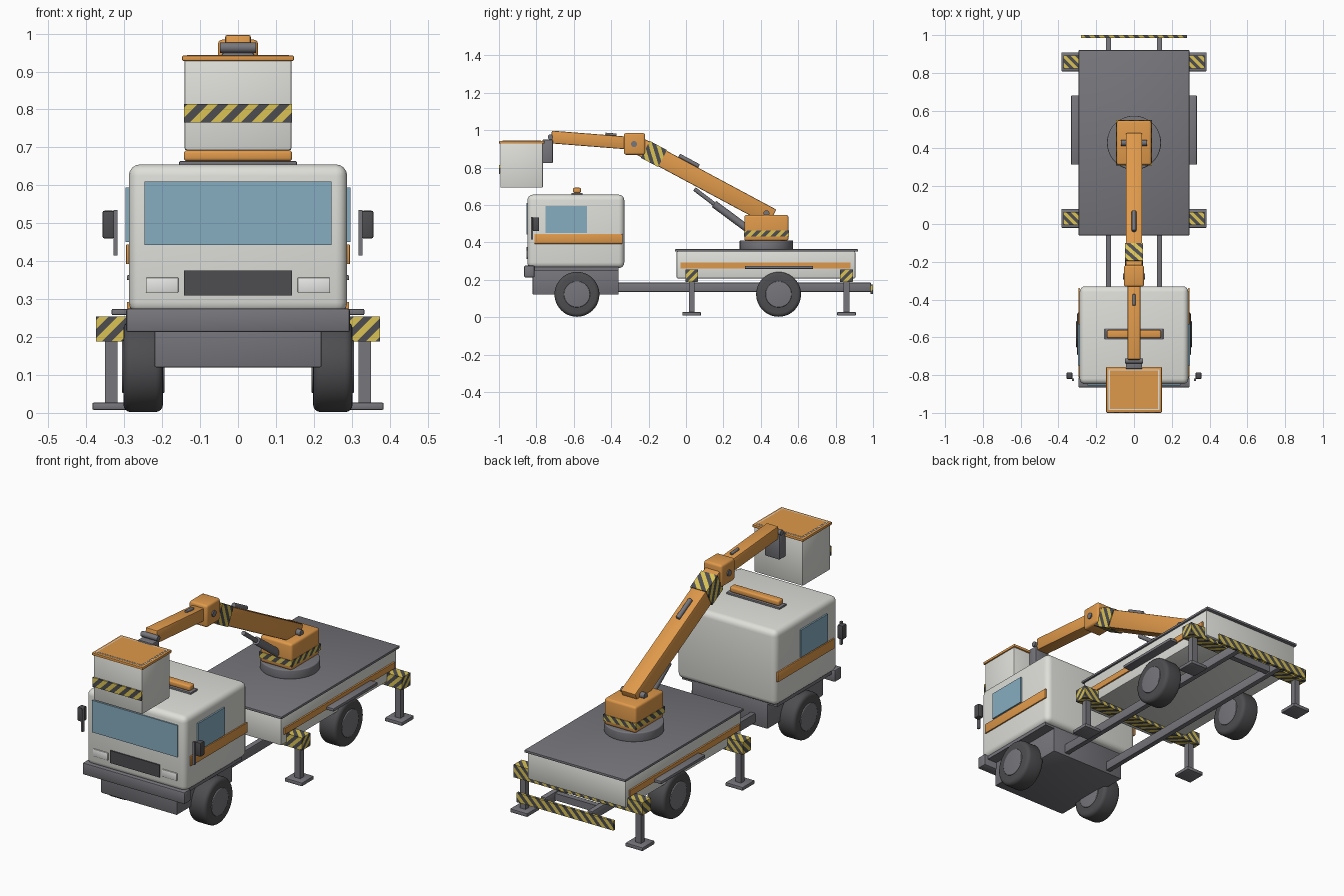
import bpy, bmesh, math
from mathutils import Vector, Matrix

if "Cube" in bpy.data.objects:
    bpy.data.objects.remove(bpy.data.objects["Cube"])


def mat(name, r, g, b):
    m = bpy.data.materials.new(name)
    m.diffuse_color = (r, g, b, 1)
    m.use_nodes = True
    m.node_tree.nodes["Principled BSDF"].inputs["Base Color"].default_value = m.diffuse_color
    return m


WHITE = mat("off white", 0.74, 0.74, 0.70)
ORANGE = mat("orange", 0.74, 0.32, 0.07)
GREY = mat("steel grey", 0.18, 0.18, 0.20)
DARK = mat("dark grey", 0.075, 0.075, 0.08)
BLUE = mat("glass blue", 0.24, 0.42, 0.53)
YELLOW = mat("warning yellow", 0.70, 0.54, 0.09)
LAMP = mat("lamp white", 0.80, 0.80, 0.78)


def finish(name, bm, mats, matrix=None):
    if matrix:
        bm.transform(matrix)
    bmesh.ops.recalc_face_normals(bm, faces=bm.faces)
    me = bpy.data.meshes.new(name)
    bm.to_mesh(me)
    bm.free()
    for m in mats:
        me.materials.append(m)
    ob = bpy.data.objects.new(name, me)
    bpy.context.collection.objects.link(ob)
    bpy.ops.object.select_all(action='DESELECT')
    ob.select_set(True)
    bpy.context.view_layer.objects.active = ob
    bpy.ops.object.shade_smooth_by_angle(angle=math.radians(35))
    return ob


def cube(size):
    bm = bmesh.new()
    bmesh.ops.create_cube(bm, size=1)
    bmesh.ops.scale(bm, vec=size, verts=bm.verts)
    return bm


def box(name, x, y, z, m, bevel=0.0, seg=2, matrix=None):
    """Box from (min, max) ranges; matrix places it in another frame."""
    bm = cube((x[1] - x[0], y[1] - y[0], z[1] - z[0]))
    if bevel:
        bmesh.ops.bevel(bm, geom=bm.edges[:], offset=bevel, segments=seg,
                        profile=0.5, affect='EDGES')
    c = Matrix.Translation([(r[0] + r[1]) / 2 for r in (x, y, z)])
    return finish(name, bm, [m], matrix @ c if matrix else c)


def striped(name, x, y, z, step, matrix=None):
    """Box cut by diagonal planes, bands coloured alternately."""
    size = Vector((x[1] - x[0], y[1] - y[0], z[1] - z[0]))
    bm = cube(size)
    n = Vector((1, 1, -1))
    count = int(sum(size) / 2 / step) + 1
    for i in range(-count, count + 1):
        bmesh.ops.bisect_plane(bm, geom=bm.verts[:] + bm.edges[:] + bm.faces[:],
                               plane_co=n * (i * step / 3), plane_no=n)
    for f in bm.faces:
        f.material_index = math.floor(f.calc_center_median().dot(n) / step) % 2
    c = Matrix.Translation([(r[0] + r[1]) / 2 for r in (x, y, z)])
    return finish(name, bm, [YELLOW, DARK], matrix @ c if matrix else c)


def rod(name, a, b, r, m, sides=24, bevel=0.0):
    """Cylinder between two points."""
    a, b = Vector(a), Vector(b)
    bm = bmesh.new()
    bmesh.ops.create_cone(bm, cap_ends=True, segments=sides, radius1=r, radius2=r,
                          depth=(b - a).length)
    if bevel:
        rims = [e for e in bm.edges if abs(e.verts[0].co.z - e.verts[1].co.z) < 1e-6]
        bmesh.ops.bevel(bm, geom=rims, offset=bevel, segments=4, profile=0.5,
                        affect='EDGES')
    q = (b - a).to_track_quat('Z', 'Y').to_matrix().to_4x4()
    return finish(name, bm, [m], Matrix.Translation((a + b) / 2) @ q)


def sym(w):
    return (-w, w)


# Cab shell, glazing and front details
box("cab", sym(0.288), (-0.848, -0.33), (0.262, 0.655), WHITE, 0.03, 4)
box("windscreen", sym(0.247), (-0.854, -0.845), (0.443, 0.61), BLUE)
box("grille", sym(0.143), (-0.854, -0.845), (0.31, 0.375), DARK)
box("bumper", sym(0.295), (-0.865, -0.81), (0.213, 0.275), GREY, 0.006)
box("cab_base", sym(0.22), (-0.82, -0.36), (0.12, 0.268), GREY, 0.004)
box("cab_underframe", sym(0.275), (-0.82, -0.36), (0.25, 0.27), GREY)
box("beacon_base", sym(0.155), (-0.612, -0.553), (0.652, 0.664), GREY, 0.003)
box("beacon_bar", sym(0.143), (-0.604, -0.562), (0.664, 0.692), ORANGE, 0.008, 3)

# Chassis rails, crossmember and rear warning board
for s in (-1, 1):
    box("chassis_rail", (s * 0.135 - 0.014, s * 0.135 + 0.014), (-0.5, 0.988),
        (0.135, 0.184), GREY, 0.003)
box("rear_crossmember", sym(0.13), (0.88, 0.91), (0.142, 0.178), GREY)
striped("rear_warning_board", sym(0.28), (0.986, 1.0), (0.124, 0.174), 0.026)

# Flatbed body and deck
box("bed_body", sym(0.285), (-0.05, 0.905), (0.207, 0.352), WHITE, 0.006)
box("bed_deck", sym(0.293), (-0.06, 0.92), (0.35, 0.363), GREY, 0.003)

# Parts repeated on both sides
for s in (-1, 1):
    def side(a, b):
        return tuple(sorted((s * a, s * b)))
    box("headlight", side(0.157, 0.243), (-0.854, -0.845), (0.317, 0.357), LAMP, 0.003)
    box("side_window", side(0.287, 0.296), (-0.75, -0.53), (0.45, 0.594), BLUE)
    box("cab_stripe", side(0.286, 0.295), (-0.81, -0.34), (0.392, 0.444), ORANGE, 0.002)
    box("mirror", side(0.326, 0.357), (-0.82, -0.785), (0.46, 0.533), DARK, 0.005)
    box("mirror_arm", side(0.318, 0.328), (-0.83, -0.817), (0.415, 0.535), GREY)
    box("bed_stripe", side(0.284, 0.293), (-0.03, 0.88), (0.26, 0.292), ORANGE)
    box("side_step", side(0.28, 0.333), (0.315, 0.68), (0.258, 0.274), GREY, 0.003)
    for wy in (-0.583, 0.495):
        rod("tyre", (s * 0.198, wy, 0.122), (s * 0.302, wy, 0.122), 0.12, DARK, 48, 0.02)
        rod("wheel_hub", (s * 0.194, wy, 0.122), (s * 0.306, wy, 0.122), 0.07, GREY,
            32, 0.004)
    for oy in (0.03, 0.858):
        box("outrigger_leg", side(0.318, 0.35), (oy - 0.015, oy + 0.015),
            (0.02, 0.2), GREY)
        box("outrigger_foot", side(0.284, 0.384), (oy - 0.05, oy + 0.05),
            (0.008, 0.027), GREY, 0.004)
for oy in (0.03, 0.858):
    striped("outrigger_beam", sym(0.374), (oy - 0.034, oy + 0.034), (0.188, 0.254), 0.024)

# Turntable and turret
rod("turntable", (0, 0.43, 0.36), (0, 0.43, 0.41), 0.143, GREY, 48, 0.006)
box("turret", sym(0.092), (0.312, 0.548), (0.408, 0.546), ORANGE, 0.012, 3)
striped("turret_band", sym(0.095), (0.309, 0.551), (0.43, 0.462), 0.026)
rod("boom_pivot_pin", (-0.068, 0.43, 0.555), (0.068, 0.43, 0.555), 0.016, GREY)


def frame(a, b):
    """Local frame at a, with local y running towards b."""
    d = b - a
    tilt = Matrix.Rotation(math.atan2(d.z, -d.y), 4, 'X').inverted()
    return Matrix.Translation(a) @ tilt @ Matrix.Rotation(math.pi, 4, 'Z'), d.length


# Lower boom, with hazard band, hose and lift cylinder
pivot, elbow, tip = (Vector(p) for p in
                     ((0, 0.43, 0.55), (0, -0.275, 0.928), (0, -0.72, 0.963)))
M, L = frame(pivot, elbow)
box("lower_boom", sym(0.043), (-0.035, L), sym(0.047), ORANGE, 0.006, 2, M)
striped("boom_band", sym(0.047), (L - 0.17, L - 0.065), sym(0.051), 0.028, M)
rod("boom_hose", M @ Vector((0, 0.44, 0.055)), M @ Vector((0, 0.56, 0.055)),
    0.012, GREY, 16, 0.004)
rod("lift_cylinder", (0, 0.325, 0.475), (0, 0.15, 0.605), 0.02, GREY, 20)
rod("lift_piston", (0, 0.17, 0.59), (0, 0.045, 0.685), 0.011, GREY, 16)

# Elbow and upper boom
box("elbow", sym(0.053), (-0.332, -0.218), (0.868, 0.984), ORANGE, 0.012, 3)
rod("elbow_pin", (-0.059, -0.278, 0.925), (0.059, -0.278, 0.925), 0.016, GREY)
M, L = frame(elbow, tip)
box("upper_boom", sym(0.034), (0, L), sym(0.034), ORANGE, 0.006, 2, M)
rod("upper_boom_hose", M @ Vector((0, 0.10, 0.038)), M @ Vector((0, 0.16, 0.038)),
    0.008, GREY, 16, 0.003)

# Work basket, mount and lid
box("basket_mount", sym(0.043), (-0.768, -0.712), (0.823, 0.95), GREY, 0.006)
rod("basket_pin", (-0.048, -0.725, 0.963), (0.048, -0.725, 0.963), 0.014, GREY)
box("basket", sym(0.141), (-0.993, -0.765), (0.692, 0.932), WHITE, 0.006)
box("basket_rim", sym(0.147), (-0.999, -0.757), (0.928, 0.942), ORANGE, 0.003)
box("basket_rim_line", sym(0.134), (-0.986, -0.77), (0.938, 0.943), WHITE)
box("basket_lid", sym(0.128), (-0.98, -0.776), (0.938, 0.944), ORANGE)
striped("basket_band", sym(0.142), (-1.0, -0.991), (0.765, 0.814), 0.027)
